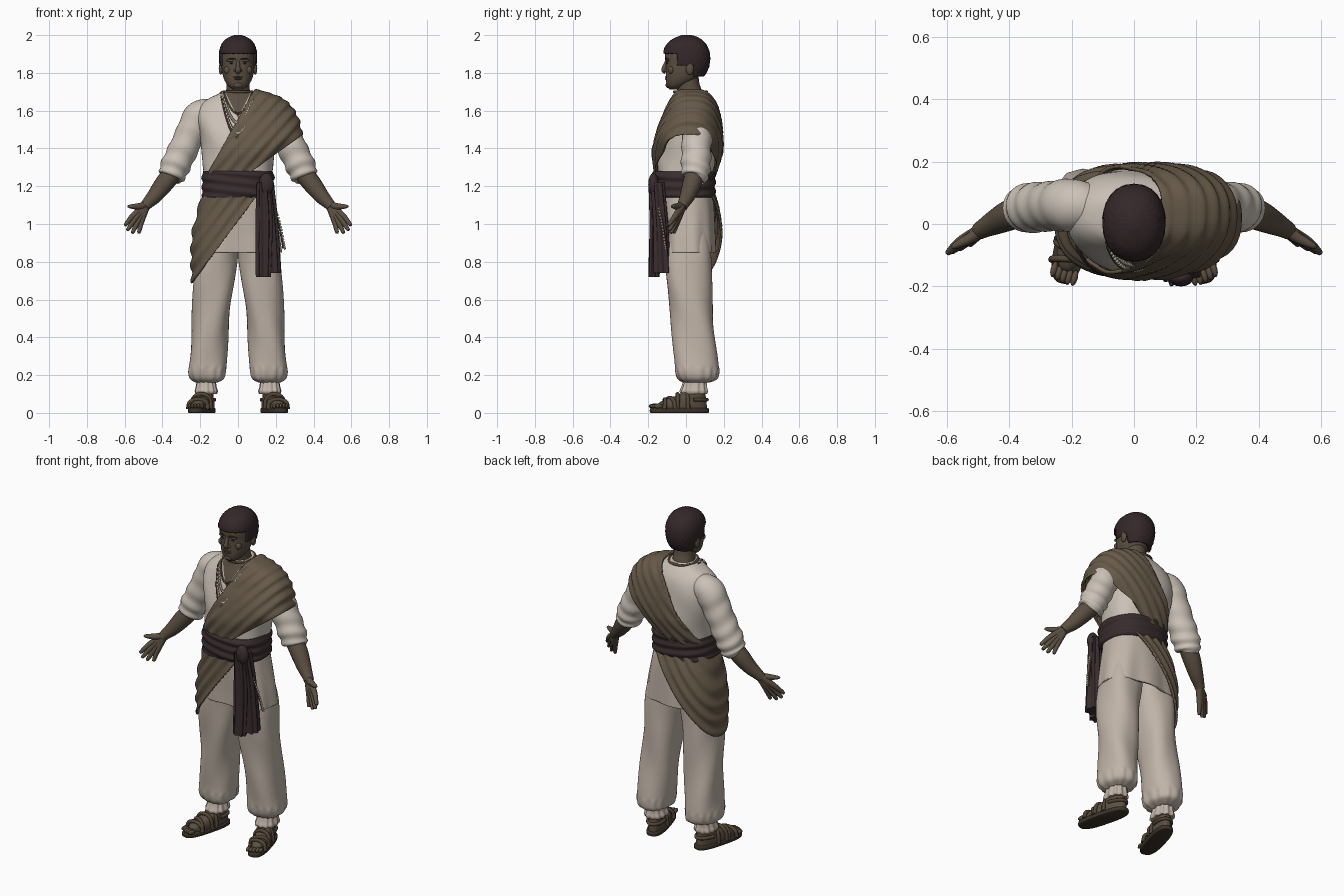
import bpy, bmesh
from math import sin, cos, pi, radians
from mathutils import Vector, Matrix

cube = bpy.data.objects.get("Cube")
if cube:
    bpy.data.objects.remove(cube)


def material(name, *rgb):
    m = bpy.data.materials.new(name)
    m.use_nodes = True
    m.diffuse_color = (*rgb, 1)
    m.node_tree.nodes["Principled BSDF"].inputs["Base Color"].default_value = (*rgb, 1)
    return m


SKIN = material("dark skin", .105, .078, .054)
HAIR = material("black hair", .034, .02, .022)
SHIRT = material("pale shirt linen", .60, .54, .475)
LINEN = material("warm trouser linen", .53, .455, .39)
WRAP = material("olive brown wrap", .135, .102, .066)
SASH = material("dark plum sash", .04, .025, .027)
LEATHER = material("sandal leather", .085, .06, .037)
SOLE = material("sandal sole", .045, .033, .022)
BEAD = material("ivory beads", .5, .44, .35)
CORD = material("brown cord", .1, .065, .035)
made = []


def finish(name, bm, *mats, mirror=False, thick=0):
    bmesh.ops.recalc_face_normals(bm, faces=bm.faces)
    me = bpy.data.meshes.new(name)
    bm.to_mesh(me)
    bm.free()
    for m in mats:
        me.materials.append(m)
    ob = bpy.data.objects.new(name, me)
    bpy.context.scene.collection.objects.link(ob)
    if thick:
        sol = ob.modifiers.new("thickness", "SOLIDIFY")
        sol.thickness, sol.offset = thick, -1
    if mirror:
        mir = ob.modifiers.new("mirror", "MIRROR")
        mir.use_mirror_merge = False
    made.append(ob)
    return ob


def spline(pts, count):
    """Catmull-Rom samples through tuples of any length."""
    out, last = [], len(pts) - 1
    for k in range(count + 1):
        f = k / count * last
        i = min(int(f), last - 1)
        t = f - i
        quad = [pts[max(0, min(last, i + d))] for d in (-1, 0, 1, 2)]
        out.append([b + .5 * t * (c - a + t * (2*a - 5*b + 4*c - d + t * (3*(b - c) + d - a)))
                    for a, b, c, d in zip(*quad)])
    return out


def skin_rings(bm, rings, caps):
    for lo, hi in zip(rings, rings[1:]):
        for i in range(len(lo)):
            j = (i + 1) % len(lo)
            bm.faces.new((lo[i], lo[j], hi[j], hi[i]))
    if "b" in caps:
        bm.faces.new(rings[0])
    if "t" in caps:
        bm.faces.new(rings[-1])


def loft(rows, n=64, count=40, p=2.4, fold=None, caps="bt"):
    """Stack of rounded sections, each (z, x0, x1, y0, y1)."""
    bm, rings = bmesh.new(), []
    for z, x0, x1, y0, y1 in spline(rows, count):
        ring = []
        for k in range(n):
            a = 2 * pi * k / n
            c, s = cos(a), sin(a)
            sx = abs(c) ** (2 / p) * (1 if c > 0 else -1)
            sy = abs(s) ** (2 / p) * (1 if s > 0 else -1)
            v = Vector(((x0 + x1 + (x1 - x0) * sx) / 2, (y0 + y1 + (y1 - y0) * sy) / 2, z))
            if fold:
                v += Vector((c, s, 0)) * fold(v, a)
            ring.append(bm.verts.new(v))
        rings.append(ring)
    skin_rings(bm, rings, caps)
    return bm


def sym(rows):
    return [(z, -r, r, y0, y1) for z, r, y0, y1 in rows]


def tube(bm, pts, n=12, count=16, wrinkle=0):
    """Round tube through points (x, y, z, radius)."""
    path, rings = spline(pts, count), []
    for k, (x, y, z, r) in enumerate(path):
        d = Vector(path[min(k + 1, count)][:3]) - Vector(path[max(k - 1, 0)][:3])
        d.normalize()
        u = d.cross(Vector((.12, .97, .2))).normalized()
        w = d.cross(u)
        ring = []
        for i in range(n):
            a = 2 * pi * i / n
            rr = r + wrinkle * sin(k * .9 + 2 * sin(a)) * min(1, k / count * 1.5)
            ring.append(bm.verts.new(Vector((x, y, z)) + (u * cos(a) + w * sin(a)) * rr))
        rings.append(ring)
    skin_rings(bm, rings, "bt")


def blob(bm, pos, size, seg=16):
    mat = Matrix.Translation(pos) @ Matrix.Diagonal((*size, 1))
    bmesh.ops.create_uvsphere(bm, u_segments=seg, v_segments=seg // 2, radius=1, matrix=mat)


def cut(bm, co, no, keep_both=False):
    bmesh.ops.bisect_plane(bm, geom=bm.verts[:] + bm.edges[:] + bm.faces[:], plane_co=co,
                           plane_no=no, clear_outer=not keep_both)


# Shirt body, with an open V neck
BODY = sym([(1.1, .18, -.14, .14), (1.2, .178, -.15, .14), (1.28, .185, -.15, .15),
            (1.38, .19, -.155, .175), (1.48, .205, -.14, .175), (1.56, .215, -.115, .165),
            (1.62, .20, -.09, .15), (1.66, .16, -.07, .13), (1.69, .10, -.06, .11),
            (1.705, .07, -.055, .10)])
bm = loft(BODY, n=72, fold=lambda v, a: .003 * sin(24 * v.z + 4 * a))
for s in (-1, 1):
    cut(bm, (0, 0, 1.56), (s, 0, -.5), True)
for f in bm.faces:
    c = f.calc_center_median()
    f.material_index = int(c.y < .02 and abs(c.x) < .5 * (c.z - 1.56))
finish("shirt_body", bm, SHIRT, SKIN)


def front_y(x, z):
    """Front of the shirt body at a given spot."""
    for a, b in zip(BODY, BODY[1:]):
        if a[0] <= z <= b[0]:
            t = (z - a[0]) / (b[0] - a[0])
            _, x0, x1, y0, y1 = [p + (q - p) * t for p, q in zip(a, b)]
            u = min(1, abs(x) / x1)
            return (y0 + y1) / 2 - (y1 - y0) / 2 * (1 - u ** 2.4) ** (1 / 2.4)
    return 0


# Tunic skirt
finish("tunic_skirt", loft(sym([(.85, .23, -.125, .155), (.95, .217, -.128, .152),
       (1.07, .195, -.135, .148), (1.17, .175, -.14, .14)]), caps="",
       fold=lambda v, a: .006 * sin(9 * a) * (1.17 - v.z) * 3), LINEN, thick=.012)

# Trousers with gathered cuffs
finish("trouser_legs", loft([(1.0, .0, .19, -.11, .13), (.85, .002, .225, -.11, .135),
       (.7, .02, .235, -.105, .135), (.5, .045, .243, -.08, .145), (.3, .06, .255, -.065, .165),
       (.22, .065, .262, -.06, .17), (.18, .075, .25, -.045, .16), (.16, .11, .22, -.015, .12)],
       fold=lambda v, a: .004 * sin(3 * a + 14 * v.z) + .003 * sin(13 * a) * (v.z < .24)),
       LINEN, mirror=True)
finish("ankle_cuffs", loft([(.175, .12, .215, -.01, .11), (.14, .117, .22, -.02, .11),
       (.115, .11, .226, -.03, .115), (.1, .115, .22, -.022, .11)], count=12,
       fold=lambda v, a: .004 * sin(11 * a)), LINEN, mirror=True)

# Sandalled feet, splayed outward
SPLAY = Matrix.Translation((.19, -.03, 0)) @ Matrix.Rotation(radians(15), 4, "Z")


def foot_part(name, bm, mat):
    bm.transform(SPLAY)
    finish(name, bm, mat, mirror=True)


foot_part("sandal_soles", loft(sym([(0, .05, -.16, .15), (.004, .053, -.165, .155),
          (.02, .053, -.165, .155), (.025, .05, -.16, .15)]), count=8, p=2.8), SOLE)
bm = loft(sym([(.02, .044, -.125, .145), (.05, .045, -.12, .143), (.075, .042, -.07, .14),
               (.1, .04, .0, .135), (.14, .038, .03, .125)]), count=16)
for i in range(5):
    blob(bm, (-.036 + .0175 * i, -.128 - .012 * sin(pi * (4 - i) / 6), .036), (.011, .026, .013), 12)
foot_part("feet", bm, SKIN)
bm = bmesh.new()
for y0, y1, h in ((-.1, -.07, .072), (-.04, -.075, .08), (-.03, .0, .1), (.03, .03, .105)):
    arc = [(.05 * cos(t * pi / 8), y0 + (y1 - y0) * t / 8, .02 + (h - .02) * sin(t * pi / 8) ** .6, .011)
           for t in range(9)]
    tube(bm, arc, 8, 24)
tube(bm, [(.046 * cos(t * pi / 8), .06 + .085 * sin(t * pi / 8), .07, .01) for t in range(9)], 8, 24)
foot_part("sandal_straps", bm, LEATHER)

# Sleeves, forearms and hands
bm = bmesh.new()
tube(bm, [(.13, .055, 1.59, .07), (.2, .06, 1.57, .085), (.245, .058, 1.49, .08),
          (.292, .055, 1.39, .078), (.33, .052, 1.31, .078), (.352, .05, 1.255, .07),
          (.356, .048, 1.245, .055)], 32, 44, .004)
finish("sleeves", bm, SHIRT, mirror=True)
bm = bmesh.new()
tube(bm, [(.33, .052, 1.29, .05), (.39, .032, 1.215, .05), (.44, .008, 1.15, .041),
          (.48, -.013, 1.108, .031), (.495, -.022, 1.09, .028)], 20)
for knuckle, tip in (((.555, -.055, 1.045), (.594, -.09, .998)), ((.543, -.055, 1.03), (.582, -.087, .972)),
                     ((.527, -.05, 1.02), (.557, -.077, .958)), ((.511, -.045, 1.015), (.524, -.064, .957))):
    end = [b + (b - a) * .08 for a, b in zip(knuckle, tip)]
    tube(bm, [(.483, -.015, 1.105, .022), (*knuckle, .016), (*tip, .010), (*end, .004)], 10)
tube(bm, [(.485, -.018, 1.1, .02), (.525, -.045, 1.093, .018), (.57, -.068, 1.093, .011),
          (.584, -.075, 1.092, .004)], 10)
finish("forearms_and_hands", bm, SKIN, mirror=True)

# Wrap over the left shoulder, trimmed to a diagonal band with folds
bm = loft([(1.24, -.18, .18, -.162, .148), (1.3, -.195, .205, -.17, .17), (1.38, -.205, .27, -.178, .193),
           (1.45, -.215, .337, -.165, .195), (1.52, -.225, .332, -.145, .19), (1.58, -.23, .312, -.12, .18),
           (1.63, -.21, .278, -.1, .165), (1.67, -.15, .23, -.075, .14), (1.7, -.08, .15, -.055, .115),
           (1.715, .02, .09, -.03, .09)], n=112, count=64, caps="t",
          fold=lambda v, a: .005 * sin(115 * (.66 * v.z - .75 * v.x) + 3 * v.y))
cut(bm, (.07, 0, 1.68), (-.87, 0, .49))
cut(bm, (.06, 0, 1.27), (.58, 0, -.81))
finish("shoulder_wrap", bm, WRAP, thick=.012)

# Loose end of the wrap, hanging over the right hip
bm = loft([(.68, -.245, .25, -.155, .175), (.82, -.25, .245, -.168, .188), (.95, -.243, .23, -.168, .19),
           (1.07, -.215, .21, -.165, .175), (1.17, -.182, .185, -.163, .148)], n=112, count=64, caps="",
          fold=lambda v, a: .006 * sin(120 * (.8 * v.x - .6 * v.z) + 2 * v.y))
cut(bm, (.085, 0, 1.13), (.8, 0, -.6))
finish("hip_wrap", bm, WRAP, thick=.012)

# Waist sash, knot and hanging tails
finish("waist_sash", loft(sym([(1.14, .185, -.168, .15), (1.16, .191, -.175, .155), (1.22, .19, -.176, .155),
       (1.265, .191, -.176, .157), (1.28, .184, -.168, .15)]), n=72, count=36,
       fold=lambda v, a: .004 * sin(130 * (v.z + .12 * v.x))), SASH)
bm = bmesh.new()
blob(bm, (.15, -.172, 1.21), (.04, .028, .06))
finish("sash_knot", bm, SASH)
for name, rows in (("sash_tail_front", [(1.22, .105, .165, -.195, -.15), (1.0, .097, .178, -.19, -.14),
                                        (.72, .098, .168, -.195, -.145)]),
                   ("sash_tail_side", [(1.22, .13, .185, -.185, -.12), (1.0, .14, .208, -.172, -.1),
                                       (.74, .15, .222, -.172, -.085)])):
    finish(name, loft(rows, n=60, count=24, fold=lambda v, a: .006 * sin(7 * a + 3 * v.z)), SASH)

# Head, neck and face
bm = loft(sym([(1.712, .025, -.085, -.03), (1.73, .05, -.1, .0), (1.76, .071, -.106, .05),
               (1.8, .083, -.107, .08), (1.85, .088, -.107, .105), (1.9, .088, -.11, .11),
               (1.95, .075, -.09, .095), (1.985, .04, -.05, .06)]), n=48, p=2.2)
tube(bm, [(0, .022, 1.6, .075), (0, .022, 1.68, .066), (0, .012, 1.73, .061), (0, .005, 1.79, .06)], 32)
tube(bm, [(0, -.1, 1.868, .008), (0, -.113, 1.835, .011), (0, -.115, 1.815, .015), (0, -.106, 1.803, .012)], 14)
blob(bm, (0, -.094, 1.736), (.026, .014, .016))
for s in (-1, 1):
    blob(bm, (s * .014, -.107, 1.812), (.009, .01, .008))
    blob(bm, (s * .091, .02, 1.822), (.011, .021, .032))
    blob(bm, (s * .033, -.098, 1.866), (.028, .01, .008))
    blob(bm, (s * .052, -.078, 1.815), (.024, .016, .022))
finish("head", bm, SKIN)
bm = bmesh.new()
blob(bm, (0, -.103, 1.778), (.025, .009, .005))
blob(bm, (0, -.102, 1.768), (.022, .009, .006))
finish("lips", bm, LEATHER)
bm = bmesh.new()
tube(bm, [(.014, -.109, 1.872, .003), (.035, -.106, 1.876, .004), (.06, -.09, 1.868, .002)], 8)
blob(bm, (.033, -.099, 1.851), (.013, .006, .004))
finish("brows_and_eyes", bm, HAIR, mirror=True)

# Short hair, trimmed around the face and ears
bm = loft(sym([(1.78, .084, -.11, .095), (1.82, .094, -.115, .118), (1.87, .1, -.118, .128),
               (1.92, .098, -.118, .122), (1.96, .082, -.095, .1), (1.985, .055, -.06, .07),
               (2.0, .018, -.02, .03)]), n=80, count=48, p=2.2, caps="t",
          fold=lambda v, a: .0015 * sin(23 * a) * sin(160 * v.z))
face = [f for f in bm.faces if (lambda c: (c.y < -.05 and c.z < 1.905) or (c.y < .045 and c.z < 1.84))
        (f.calc_center_median())]
bmesh.ops.delete(bm, geom=face, context="FACES")
finish("hair", bm, HAIR, thick=.02)

# Necklaces lying on the chest, and a bead string at the left hip
cords, beads = bmesh.new(), bmesh.new()
tube(cords, [(.078 * sin(t * pi / 10), .024 + .086 * cos(t * pi / 10), 1.7, .007) for t in range(21)], 8, 60)
for low, wide, beaded in ((1.585, .075, False), (1.535, .082, True), (1.48, .088, True), (1.455, .092, False)):
    pts = []
    for k in range(33):
        t = k / 16 - 1
        x, z = wide * t, low + (1.695 - low) * t * t
        pts.append((x, front_y(x, z) - .008, z, .005))
        if beaded:
            blob(beads, pts[-1][:3], (.007, .007, .009), 8)
    if not beaded:
        tube(cords, pts, 8, 48)
blob(cords, (0, front_y(0, 1.45) - .01, 1.45), (.012, .008, .018), 12)
string = [(.175, -.15, 1.13, .005), (.215, -.125, 1.0, .005), (.24, -.105, .87, .005)]
tube(cords, string, 8, 20)
for x, y, z, r in spline(string, 18):
    blob(beads, (x + .008, y - .004, z), (.006, .006, .007), 8)
finish("cords", cords, CORD)
finish("beads", beads, BEAD)

# Smooth shading that keeps hems and edges crisp
bpy.ops.object.select_all(action="DESELECT")
for ob in made:
    ob.select_set(True)
bpy.context.view_layer.objects.active = made[0]
bpy.ops.object.shade_smooth_by_angle(angle=radians(50))
